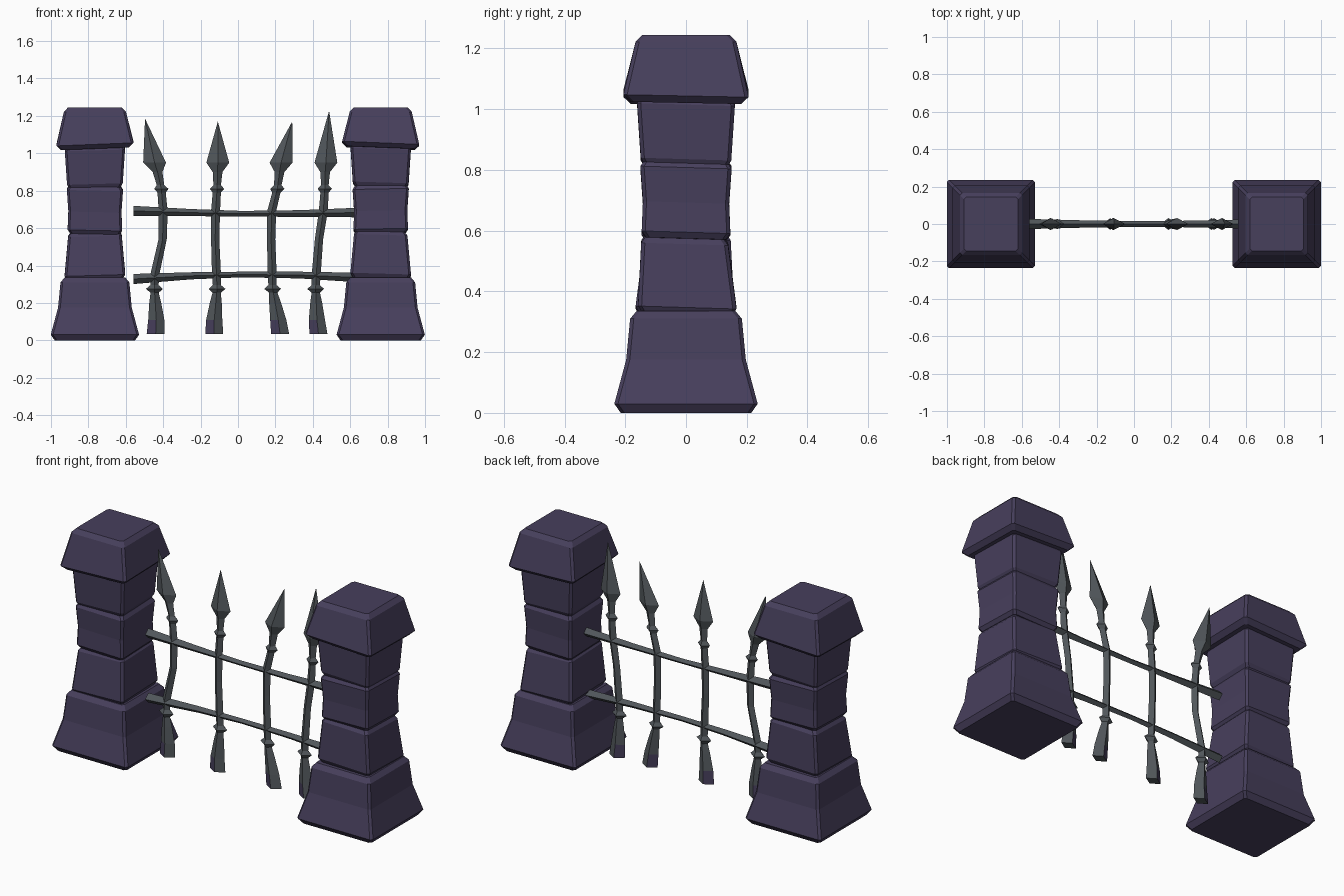
import bpy, bmesh
from mathutils import Vector

if "Cube" in bpy.data.objects:
    bpy.data.objects.remove(bpy.data.objects["Cube"])


def material(name, col):
    m = bpy.data.materials.new(name)
    m.diffuse_color = (*col, 1)
    m.use_nodes = True
    m.node_tree.nodes["Principled BSDF"].inputs["Base Color"].default_value = m.diffuse_color
    return m


STONE = material("purple stone", (0.063, 0.050, 0.108))
IRON = material("grey iron", (0.083, 0.095, 0.105))


def loft(name, rings, mats):
    """Skin a list of equal-length point rings and cap both ends."""
    bm = bmesh.new()
    vs = [[bm.verts.new(p) for p in r] for r in rings]
    n = len(vs[0])
    for a, b in zip(vs, vs[1:]):
        for i in range(n):
            j = (i + 1) % n
            bm.faces.new((a[i], a[j], b[j], b[i]))
    bm.faces.new(vs[0][::-1])
    bm.faces.new(vs[-1])
    bmesh.ops.remove_doubles(bm, verts=bm.verts, dist=0.0005)
    bmesh.ops.recalc_face_normals(bm, faces=bm.faces)
    me = bpy.data.meshes.new(name)
    bm.to_mesh(me)
    bm.free()
    for m in mats:
        me.materials.append(m)
    ob = bpy.data.objects.new(name, me)
    bpy.context.collection.objects.link(ob)
    return ob


def stone(name, cx, profile, s, tilt=(0, 0), shift=(0, 0)):
    """Chamfered square block; profile = (half width, z); s=-1 turns it half round."""
    z0, z1 = profile[0][1], profile[-1][1]
    rings = []
    for h, z in profile:
        c = 0.012
        t = (z - z0) / (z1 - z0)
        ring = []
        for x, y in ((h, c - h), (h, h - c), (h - c, h), (c - h, h),
                     (-h, h - c), (-h, c - h), (c - h, -h), (h - c, -h)):
            x += shift[0] * (t - .5)
            y += shift[1] * (t - .5)
            dz = (tilt[0] * x + tilt[1] * y) if 0 < z < 1.2 else 0
            ring.append((cx + s * x, s * y, z + dz))
        rings.append(ring)
    return loft(name, rings, [STONE])


# Pillars: flared base, three worn blocks, overhanging cap
for side, cx, s in (("left", -0.765, 1), ("right", 0.763, -1)):
    stone(side + "_pillar_base", cx,
          [(.215, 0), (.236, .03), (.197, .175), (.184, .31), (.163, .335)], s)
    stone(side + "_block_low", cx,
          [(.148, .328), (.162, .352), (.143, .56), (.130, .578)], s, (.03, .03), (0, .01))
    stone(side + "_block_mid", cx,
          [(.132, .572), (.146, .592), (.142, .69), (.150, .805), (.138, .825)], s, (-.02, .03))
    stone(side + "_block_high", cx,
          [(.135, .815), (.149, .84), (.161, 1.02), (.150, 1.045)], s, (.03, .03))
    stone(side + "_cap", cx,
          [(.182, 1.028), (.206, 1.052), (.166, 1.222), (.144, 1.245)], s, (.04, .02))


def interp(path, z):
    for (z0, x0), (z1, x1) in zip(path, path[1:]):
        if z <= z1:
            return x0 + (x1 - x0) * (z - z0) / (z1 - z0)
    return path[-1][1]


# Spears: diamond section; (z, half width x, half depth y)
SPEAR = [(.035, .048, .03), (.11, .043, .028), (.20, .032, .024), (.255, .022, .02),
         (.275, .045, .032), (.295, .022, .02), (.35, .024, .02), (.54, .022, .019),
         (.69, .024, .019), (.79, .022, .018), (.81, .038, .028), (.83, .02, .018),
         (.90, .026, .02), (.95, .061, .032), (1, 0, 0)]
KEYS = (.035, .11, .275, .35, .54, .69, .81, .90, .95)
SPEARS = [((-.44, -.437, -.447, -.445, -.403, -.40, -.41, -.43, -.446), -.497, 1.185),
          ((-.127, -.127, -.112, -.115, -.122, -.12, -.112, -.109, -.108), -.108, 1.17),
          ((.225, .215, .185, .183, .177, .18, .21, .222, .23), .29, 1.17),
          ((.43, .422, .415, .418, .433, .456, .464, .466, .47), .487, 1.227)]
for k, (xs, tip_x, tip_z) in enumerate(SPEARS):
    path = list(zip(KEYS, xs))
    rings = []
    for z, w, d in SPEAR:
        x = interp(path, z)
        if w == 0:
            x, z = tip_x, tip_z
        rings.append([(x + w, 0, z), (x, d, z), (x - w, 0, z), (x, -d, z)])
    ob = loft(f"spear_{k + 1}", rings, [IRON, STONE])
    # foot faces on the left side carry the stone colour
    for f in ob.data.polygons:
        if f.center.z < .11 and f.normal.x < -.2:
            f.material_index = 1

# Rails: bent bars, thicker at the ends; (x, z, half size)
RAILS = {"upper_rail": [(-.56, .692, .027), (-.25, .683, .019), (.02, .677, .015),
                        (.33, .678, .018), (.62, .683, .025)],
         "lower_rail": [(-.56, .328, .027), (-.25, .345, .019), (.02, .352, .015),
                        (.33, .349, .018), (.62, .337, .025)]}
for name, pts in RAILS.items():
    loft(name, [[(x, -h, z), (x, 0, z - h), (x, h, z), (x, 0, z + h)]
                for x, z, h in pts], [IRON])
